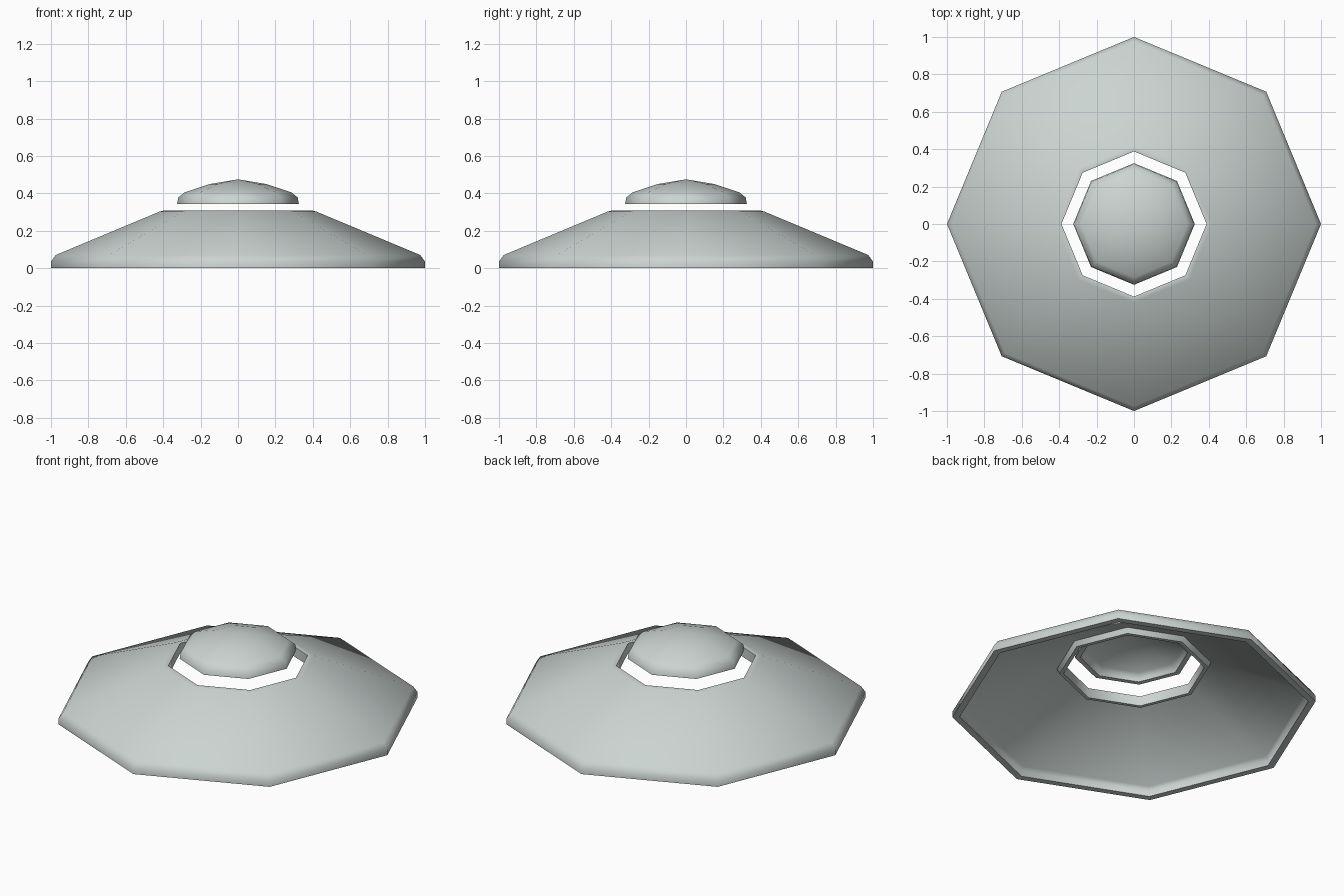
import bpy, bmesh, math

if "Cube" in bpy.data.objects:
    bpy.data.objects.remove(bpy.data.objects["Cube"])

SIDES = 8

mat = bpy.data.materials.new("pale grey metal")
mat.diffuse_color = (0.60, 0.66, 0.645, 1.0)
mat.use_nodes = True
mat.node_tree.nodes["Principled BSDF"].inputs["Base Color"].default_value = mat.diffuse_color


def lathe(name, profile, closed):
    """Spin a (radius, z) profile into an eight-sided solid."""
    bm = bmesh.new()
    rings = []
    for r, z in profile:
        if r < 1e-6:
            rings.append([bm.verts.new((0, 0, z))] * SIDES)
        else:
            rings.append([bm.verts.new((r * math.cos(i * math.tau / SIDES),
                                        r * math.sin(i * math.tau / SIDES), z))
                          for i in range(SIDES)])
    pairs = list(zip(rings, rings[1:]))
    if closed:
        pairs.append((rings[-1], rings[0]))
    for a, b in pairs:
        for i in range(SIDES):
            j = (i + 1) % SIDES
            corners = []
            for v in (a[i], a[j], b[j], b[i]):
                if v not in corners:
                    corners.append(v)
            bm.faces.new(corners)
    bmesh.ops.recalc_face_normals(bm, faces=bm.faces[:])
    me = bpy.data.meshes.new(name)
    bm.to_mesh(me)
    bm.free()
    ob = bpy.data.objects.new(name, me)
    bpy.context.collection.objects.link(ob)
    me.materials.append(mat)
    bpy.ops.object.select_all(action='DESELECT')
    ob.select_set(True)
    bpy.context.view_layer.objects.active = ob
    bpy.ops.object.shade_smooth_by_angle(angle=math.radians(60))
    return ob


# Wide hollow skirt with a turned-down lip around the central hole
lathe("skirt", [
    (0.96, 0.0), (1.0, 0.0), (1.0, 0.035), (0.975, 0.07),
    (0.42, 0.302), (0.40, 0.307), (0.388, 0.305), (0.388, 0.245),
    (0.41, 0.245), (0.425, 0.275), (0.945, 0.055), (0.96, 0.035)], True)

# Small hollow cap floating above the hole
lathe("cap", [
    (0.0, 0.475), (0.15, 0.45), (0.285, 0.405), (0.32, 0.377), (0.325, 0.343),
    (0.295, 0.343), (0.29, 0.365), (0.265, 0.385), (0.14, 0.428), (0.0, 0.45)],
    False)
